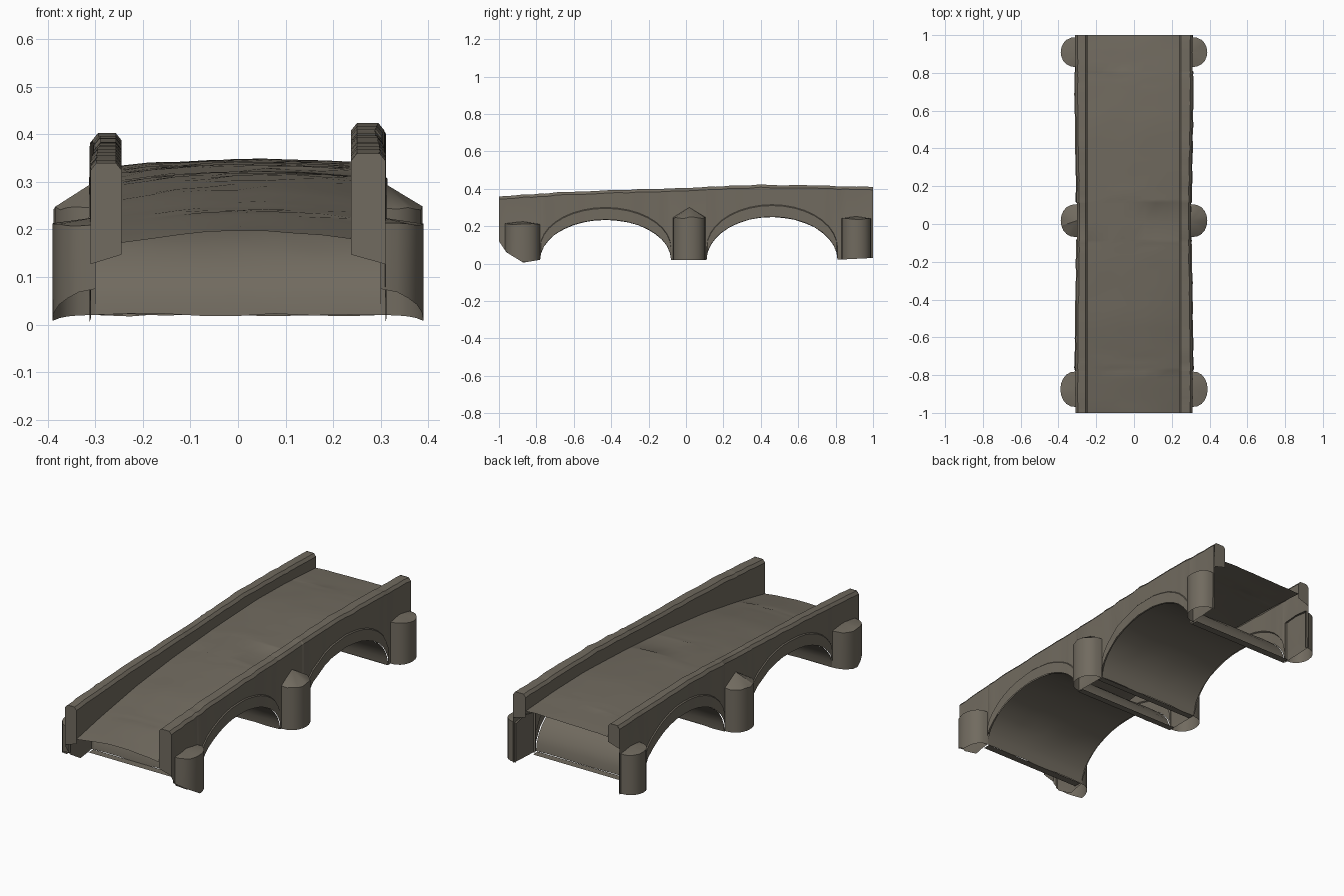
import bpy, math, random

if "Cube" in bpy.data.objects:
    bpy.data.objects.remove(bpy.data.objects["Cube"])

random.seed(4)
stone = bpy.data.materials.new("weathered_stone")
stone.diffuse_color = (0.165, 0.146, 0.115, 1)
stone.use_nodes = True
stone.node_tree.nodes["Principled BSDF"].inputs["Base Color"].default_value = stone.diffuse_color

ARCHES = [(-0.43, 0.35, 0.215), (0.46, 0.35, 0.23)]   # centre y, half span, rise
SPRING = 0.02


def lerp(table, y):
    for (y0, z0), (y1, z1) in zip(table, table[1:]):
        if y <= y1:
            return z0 + (z1 - z0) * max(0, y - y0) / (y1 - y0)
    return table[-1][1]


def top_z(y):      # parapet top
    return lerp([(-1, .36), (-.6, .385), (0, .405), (.4, .422), (1, .41)], y)


def deck_z(y):     # road surface
    return lerp([(-1, .172), (-.8, .212), (-.5, .262), (-.2, .295), (.15, .32),
                 (.5, .335), (.75, .33), (1, .315)], y)


def base_z(y):     # foot of the side walls outside the arches
    return lerp([(-1, .12), (-.96, .06), (-.87, .005), (-.78, .02), (.8, .02), (1, .03)], y)


def in_arch(y):
    return any(abs(y - c) < h - 1e-4 for c, h, r in ARCHES)


def bottom_z(y):
    for c, h, r in ARCHES:
        if abs(y - c) < h:
            return SPRING + r * math.sqrt(1 - ((y - c) / h) ** 2)
    return base_z(y)


def outer_x(y):
    return 0.30 + 0.01 * min(1, abs(y) * 1.5)


def finish(name, verts, faces, angle=25):
    me = bpy.data.meshes.new(name)
    me.from_pydata(verts, [], faces)
    me.materials.append(stone)
    ob = bpy.data.objects.new(name, me)
    bpy.context.collection.objects.link(ob)
    bpy.context.view_layer.objects.active = ob
    bpy.ops.object.select_all(action='DESELECT')
    ob.select_set(True)
    bpy.ops.object.shade_smooth_by_angle(angle=math.radians(angle))
    return ob


def sheet(name, rows):
    n = len(rows[0])
    verts = [p for row in rows for p in row]
    faces = [(i * n + j, i * n + j + 1, (i + 1) * n + j + 1, (i + 1) * n + j)
             for i in range(len(rows) - 1) for j in range(n - 1)]
    return finish(name, verts, faces)


def arch_ys(c, h, n=18):
    return [c - h * math.cos(math.pi * k / n) for k in range(n + 1)]


def parapet_section(y, side):
    """Outline from the foot of the wall over the parapet to the road edge."""
    xo, xi = outer_x(y) + random.uniform(-.002, .002), (0.238 if side > 0 else 0.245)
    b = bottom_z(y)
    t = top_z(y) - (0 if side > 0 else .02) + random.uniform(-.002, .002)
    p = .005 if in_arch(y) else .001
    pts = [(xo + p, b), (xo + p, b + .06), (xo, b + .065), (xo, t - .015), (xo - .012, t),
           (xi + .012, t), (xi, t - .015), (xi, deck_z(y) + (.008 if side > 0 else 0))]
    return [(side * x, y, z) for x, z in pts]


# side walls, parapets and road in one sweep along the bridge
stations = ([-1, -.96, -.92, -.87, -.82] + arch_ys(*ARCHES[0][:2]) + [.015]
            + arch_ys(*ARCHES[1][:2]) + [.86, .91, .96, 1])
rows = []
for y in stations:
    left, right = parapet_section(y, -1), parapet_section(y, 1)
    road = []
    for k in range(1, 8):
        u = k / 8
        x = -.245 + .483 * u
        crown = (.02 - .015 * (y + 1) / 2) * (1 - (2 * u - 1) ** 2)
        road.append((x, y, deck_z(y) + .008 * u + crown + random.uniform(-.002, .002)))
    rows.append(left + road + right[::-1])
sheet("walls_and_road", rows)

# parapet end faces
for y, end in ((-1, "front"), (1, "back")):
    for side, label in ((-1, "left"), (1, "right")):
        xo, xi = outer_x(y), (0.238 if side > 0 else 0.245)
        t = top_z(y) - (0 if side > 0 else .02)
        low = deck_z(y) - .025
        pts = [(xo, low - .02), (xo, t - .015), (xo - .012, t), (xi + .012, t),
               (xi, t - .015), (xi, low)]
        pts = [(side * x, y, z) for x, z in pts]
        if (side > 0) == (y < 0):
            pts.reverse()
        finish(end + "_" + label + "_parapet_end", pts, [tuple(range(6))])

# vaults under the road, open at the foot
for (c, h, r), label in zip(ARCHES, ("front", "back")):
    vault = []
    for y in arch_ys(c, h):
        vault.append([(outer_x(y) * (1 - k / 4), y, bottom_z(y) + (random.uniform(-.003, .003)
                      if k % 8 else 0)) for k in range(9)])
    sheet(label + "_vault", vault)

# narrow ledges along the pier feet
for y0, y1 in ((-.82, -.78), (-.08, -.045), (.075, .11), (.81, .85)):
    sheet("pier_ledge", [[(.3, y, SPRING), (-.3, y, SPRING)] for y in (y0, y1)])


# rounded cutwaters on both sides of each pier
def cutwater(name, side, y0, y1, tip, zt, apex):
    n = 10
    ring = []
    for k in range(n + 1):
        a = math.pi * k / n
        y = (y0 + y1) / 2 - (y1 - y0) / 2 * math.cos(a)
        ring.append((.30 + (tip - .30) * math.sin(a) ** .8, y))
    if side < 0:
        ring.reverse()
    m = n + 1
    verts = [(side * x, y, base_z(y)) for x, y in ring]
    verts += [(side * x, y, zt + random.uniform(-.004, .004)) for x, y in ring]
    verts.append((side * .303, (y0 + y1) / 2, apex))
    faces = [(k, k + 1, m + k + 1, m + k) for k in range(n)]
    faces += [(m + k, m + k + 1, 2 * m) for k in range(n)]
    finish(name, verts, faces, 30)


for side, label in ((-1, "left"), (1, "right")):
    cutwater("front_" + label + "_cutwater", side, -.97, -.78, .39, .21, .225)
    cutwater("middle_" + label + "_cutwater", side, -.07, .105, .388, .245, .30)
    cutwater("back_" + label + "_cutwater", side, .83, .99, .388, .24, .252)
